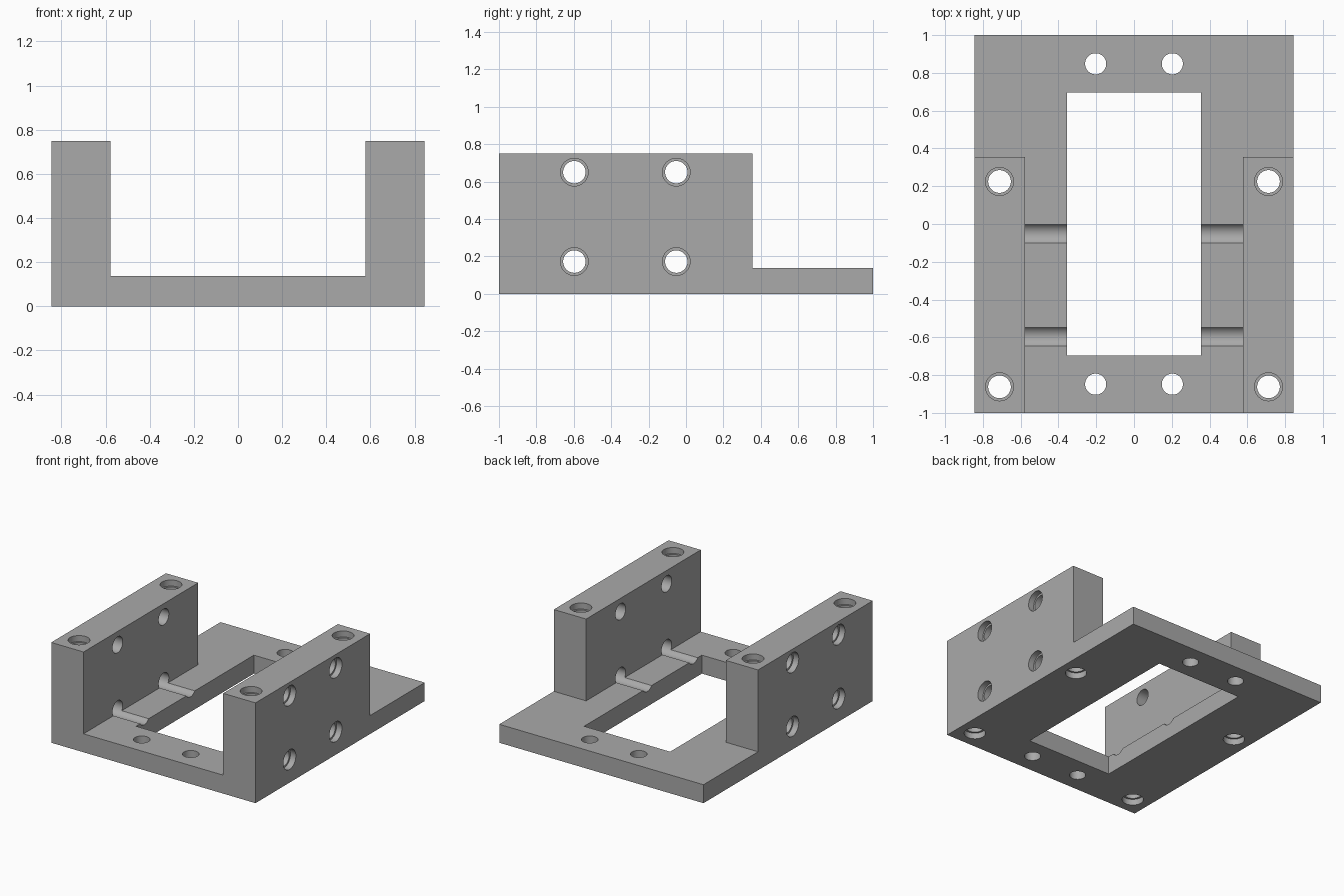
import bpy, bmesh, math
from mathutils import Matrix, Vector

if "Cube" in bpy.data.objects:
    bpy.data.objects.remove(bpy.data.objects["Cube"])

W, WALL_IN = 0.845, 0.578          # half width, inner wall face
FLOOR, TOP, WALL_BACK = 0.138, 0.75, 0.355
R_HOLE, R_BORE, R_BOLT = 0.06, 0.074, 0.056
STEP = 0.045                       # counterbore depth

grey = bpy.data.materials.new("metal grey")
grey.diffuse_color = (0.40, 0.40, 0.40, 1)
grey.use_nodes = True
grey.node_tree.nodes["Principled BSDF"].inputs["Base Color"].default_value = grey.diffuse_color


def make_object(name, bm):
    bmesh.ops.recalc_face_normals(bm, faces=bm.faces[:])
    mesh = bpy.data.meshes.new(name)
    bm.to_mesh(mesh)
    bm.free()
    mesh.materials.append(grey)
    obj = bpy.data.objects.new(name, mesh)
    bpy.context.collection.objects.link(obj)
    return obj


def box(name, lo, hi):
    lo, hi = Vector(lo), Vector(hi)
    bm = bmesh.new()
    bmesh.ops.create_cube(bm, size=1, matrix=Matrix.Translation((lo + hi) / 2)
                          @ Matrix.Diagonal((*(hi - lo), 1)))
    return make_object(name, bm)


def drill(name, center, length, radius, axis='Z'):
    rot = Matrix.Rotation(math.pi / 2, 4, 'Y') if axis == 'X' else Matrix()
    bm = bmesh.new()
    bmesh.ops.create_cone(bm, cap_ends=True, segments=48, radius1=radius, radius2=radius,
                          depth=length, matrix=Matrix.Translation(center) @ rot)
    return make_object(name, bm)


# Bracket body: stepped side profile extruded across the width
profile = [(-1, 0), (1, 0), (1, FLOOR), (WALL_BACK, FLOOR), (WALL_BACK, TOP), (-1, TOP)]
bm = bmesh.new()
face = bm.faces.new([bm.verts.new((-W, y, z)) for y, z in profile])
side = bmesh.ops.extrude_face_region(bm, geom=[face])
bmesh.ops.translate(bm, vec=(2 * W, 0, 0),
                    verts=[v for v in side["geom"] if isinstance(v, bmesh.types.BMVert)])
body = make_object("bracket_body", bm)

# Channel between the walls, and the floor window
cutters = [box("channel_cutter", (-WALL_IN, -1.2, FLOOR), (WALL_IN, WALL_BACK + 0.2, 1)),
           box("window_cutter", (-0.356, -0.696, -0.2), (0.356, 0.696, 0.5))]

# Side holes run across both walls and groove the floor; counterbored outside
for y in (-0.597, -0.052):
    for z in (0.172, 0.65):
        cutters.append(drill("side_hole_cutter", (0, y, z), 2.2, R_HOLE, 'X'))
        for s in (-1, 1):
            cutters.append(drill("side_bore_cutter", (s * (W - STEP + 0.1), y, z),
                                 0.2, R_BORE, 'X'))

for s in (-1, 1):
    # Upright holes through each wall, counterbored top and bottom
    for y in (0.225, -0.862):
        x = s * 0.712
        cutters.append(drill("wall_hole_cutter", (x, y, 0.4), 1.4, R_HOLE))
        cutters.append(drill("top_bore_cutter", (x, y, TOP - STEP + 0.1), 0.2, R_BORE))
        cutters.append(drill("bottom_bore_cutter", (x, y, STEP - 0.1), 0.2, R_BORE))
    # Bolt holes in the floor
    for y in (-0.848, 0.848):
        cutters.append(drill("bolt_hole_cutter", (s * 0.203, y, 0.1), 0.6, R_BOLT))

bpy.context.view_layer.objects.active = body
body.select_set(True)
for cutter in cutters:
    mod = body.modifiers.new("cut", 'BOOLEAN')
    mod.operation, mod.solver, mod.object = 'DIFFERENCE', 'EXACT', cutter
    bpy.ops.object.modifier_apply(modifier=mod.name)
    bpy.data.objects.remove(cutter)

# Round hole walls, crisp edges
bpy.ops.object.shade_smooth_by_angle(angle=math.radians(30))
